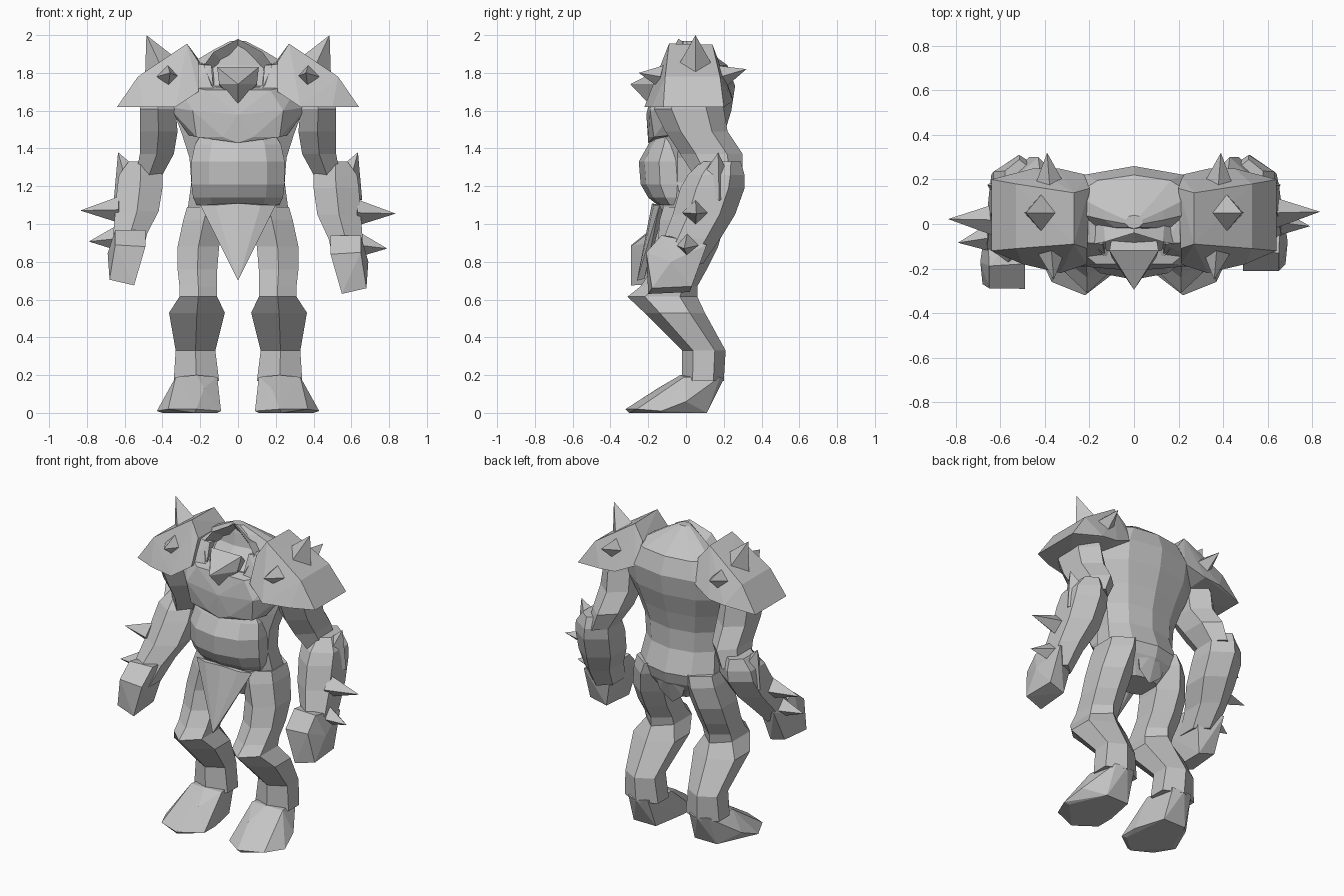
import bpy
import bmesh
import math
from mathutils import Vector

cube = bpy.data.objects.get("Cube")
if cube:
    bpy.data.objects.remove(cube, do_unlink=True)

grey = bpy.data.materials.new("stone_grey")
grey.use_nodes = True
colour = (0.55, 0.55, 0.55, 1)
grey.diffuse_color = colour
grey.node_tree.nodes["Principled BSDF"].inputs["Base Color"].default_value = colour

CM = 0.01  # all part sizes below are in centimetres


def finish(name, bm):
    """Turn a bmesh into a flat shaded grey object."""
    bmesh.ops.recalc_face_normals(bm, faces=bm.faces[:])
    mesh = bpy.data.meshes.new(name)
    bm.to_mesh(mesh)
    bm.free()
    mesh.materials.append(grey)
    obj = bpy.data.objects.new(name, mesh)
    bpy.context.collection.objects.link(obj)
    return obj


def place(point, side=1, bend=0):
    """Mirror a point to a side and swing the lower arm forward by bend."""
    x, y, z = point
    swing = min(max((120 - z) / 40, 0), 1) * bend
    return Vector((x * side, y - swing, z + swing / 2)) * CM


def skin(name, rings, side=1, bend=0):
    """Bridge rings of points into a closed body."""
    bm = bmesh.new()
    loops = [[bm.verts.new(place(p, side, bend)) for p in ring] for ring in rings]
    for low, high in zip(loops, loops[1:]):
        count = len(low)
        for i in range(count):
            j = (i + 1) % count
            bm.faces.new((low[i], low[j], high[j], high[i]))
    bm.faces.new(loops[0])
    bm.faces.new(loops[-1])
    return finish(name, bm)


def limb(name, sections, sides=6, side=1, bend=0):
    """Sections are (left, right, front, back, height) with a ridge in front."""
    rings = []
    widen = 1 / math.cos(math.pi / 6) if sides == 6 else 1
    for left, right, front, back, z in sections:
        ring = []
        for i in range(sides):
            a = math.tau * i / sides
            x = (left + right) / 2 + math.sin(a) * (right - left) / 2 * widen
            y = (front + back) / 2 - math.cos(a) * (back - front) / 2
            ring.append((x, y, z))
        rings.append(ring)
    return skin(name, rings, side, bend)


def trunk(name, sections):
    """Centred body of (half width, front, back, height)."""
    return limb(name, [(-w, w, f, b, z) for w, f, b, z in sections], sides=10)


def hull(name, points, side=1, both=False, bend=0):
    """Convex faceted block, optionally doubled across the middle."""
    bm = bmesh.new()
    for p in points:
        bm.verts.new(place(p, side, bend))
        if both and p[0]:
            bm.verts.new(place(p, -side))
    result = bmesh.ops.convex_hull(bm, input=bm.verts[:])
    loose = {v for v in result["geom_interior"] if isinstance(v, bmesh.types.BMVert)}
    bmesh.ops.delete(bm, geom=list(loose), context="VERTS")
    return finish(name, bm)


def spike(name, base, tip, radius, side=1, bend=0):
    """Four sided thorn."""
    base, tip = place(base, side, bend), place(tip, side, bend)
    turn = (tip - base).to_track_quat("Z", "Y")
    bm = bmesh.new()
    corners = []
    for i in range(4):
        a = math.tau * i / 4
        arm = Vector((math.cos(a), math.sin(a), 0)) * radius * CM
        corners.append(bm.verts.new(base + turn @ arm))
    point = bm.verts.new(tip)
    bm.faces.new(corners)
    for i in range(4):
        bm.faces.new((corners[i], corners[(i + 1) % 4], point))
    return finish(name, bm)


# Torso: hips, waist, broad back and sloping neck
trunk("torso", [
    (13, -8, 13, 90), (24, -13, 20, 101), (28, -15, 22, 108), (26, -16, 17, 122),
    (27, -16, 17, 135), (31, -16, 20, 147), (36, -15, 24, 160),
    (37, -14, 26, 173), (28, -4, 22, 184), (14, -3, 11, 192), (4, -2, 4, 197),
])

# Round belly hanging over the belt
trunk("belly", [
    (23, -15, 4, 110), (25, -20, 6, 114), (26, -24, 6, 121),
    (26, -25, 6, 133), (24, -20, 4, 142), (20, -16, 0, 148),
])

# Chest plate with a keel along the middle
hull("chest", [
    (0, -20, 143), (8, -20, 146), (22, -17, 146), (26, -8, 147), (37, -5, 162),
    (24, -19, 160), (0, -21, 158), (17, -18, 171), (32, -6, 174), (0, -16, 168),
], both=True)

# Hood with a recessed opening
outline = [(0, -4, 198), (13, -8, 191), (18, -9, 184), (14, -14, 173), (0, -19, 163)]
outline += [(-x, y, z) for x, y, z in outline[-2:0:-1]]
rear = [(x * 1.1, 14 - abs(x) / 4, 176 + (z - 176) * 0.5) for x, y, z in outline]
inner = [(x * 0.6, 0, 180 + (z - 180) * 0.5) for x, y, z in outline]
skin("hood", [rear, outline, inner])

# Pointed jaw jutting out under the brow
hull("jaw", [
    (0, -29.5, 174), (0, -8, 179), (11, -12, 183),
    (10, -15, 174), (0, -20, 164), (9, 0, 170),
], both=True)

# Loincloth, front and rear
hull("front_loincloth", [
    (20, -14, 110), (12, -17, 110), (0, -18, 111), (0, -26, 70),
    (0, -22, 71), (12, -12, 106),
], both=True)
hull("rear_loincloth", [
    (13, 18, 108), (0, 22, 108), (8, 15, 92), (0, 14, 86), (7, 8, 104),
], both=True)

for side, word in ((1, "left"), (-1, "right")):
    # Bent leg with a jutting knee
    limb(word + "_leg", [
        (5, 27, -12, 20, 109), (7, 29, -14, 21, 102), (10, 32, -15, 17, 88),
        (11, 32, -18, 11, 76), (11, 31, -24, 6, 67), (11, 31, -31, 6, 61.5),
        (7, 36.5, -22, 10, 53), (12, 33, -2, 21, 33), (10, 34, -2, 20, 17),
    ], side=side)

    # Wedge foot with one central toe point
    hull(word + "_foot", [
        (11, -1, 19), (33, -1, 19), (22, -3, 20), (15, 18, 19), (29, 18, 19),
        (22, 20, 18), (18, -15, 13), (30, -13, 12), (9, -10, 1), (9, -22, 1),
        (22, -32, 2), (37, -26, 2), (43, -13, 1), (40, 0, 6), (14, 11, 0),
        (30, 11, 0), (11, -20, 0), (40, -12, 0), (23, -30, 0),
    ], side)

    # Upper arm, heavier forearm and blocky fist
    bend = 0 if side == 1 else 9
    limb(word + "_upper_arm", [
        (31, 50, -8, 14, 176), (33, 52, -17, 20, 161), (32, 52, -11, 22, 149),
        (34, 52, -3, 30, 137), (40, 54, 4, 30, 126),
    ], side=side)
    limb(word + "_forearm", [
        (45, 58, 8, 29, 133), (40, 63, 1, 31, 126), (40, 64, -3, 31, 119),
        (42, 65, -7, 26, 105), (48, 66, -12, 18, 92), (51, 66, -17, 9, 79),
    ], side=side, bend=bend)
    hull(word + "_fist", [
        (49, -21, 84), (65, -21, 85), (55, -20, 63), (68, -18, 66), (56, 2, 64),
        (67, 3, 67), (50, 5, 92), (66, 11, 89), (49, -12, 94), (65, -13, 94),
        (69, -8, 80),
    ], side, bend=bend)
    spike(word + "_elbow_fin", (55, 15, 117), (63.5, 17, 138), 12, side)
    spike(word + "_upper_forearm_spike", (63, 5, 106), (83.5, 5.5, 105.5), 7, side, bend)
    spike(word + "_lower_forearm_spike", (63, 1, 89), (79, -1, 87), 7, side, bend)

    # Collar between hood and shoulder armour
    hull(word + "_collar", [
        (14, -9, 184), (25, -8, 185), (25, -15, 172), (13, -14, 171),
        (23, 6, 186), (14, 6, 182),
    ], side)

    # Shoulder armour
    hull(word + "_shoulder_pad", [
        (27, -9, 195.5), (27, 14, 195), (21, -11, 186), (20, 16, 186),
        (53, -11, 178), (53, 18, 178), (64, -12, 162), (64, 20, 162),
        (33, -22, 162), (50, -18, 162), (34, 25, 166), (45, 25, 165),
        (21, -18, 170), (21, 22, 172),
    ], side)
    spike(word + "_top_pad_spike", (41, 5, 184), (48.5, 5, 200), 9, side)
    spike(word + "_front_pad_spike", (37, -13, 178), (36, -25, 180), 6, side)
    spike(word + "_back_pad_spike", (38, 19, 178), (39, 32, 182), 6, side)
